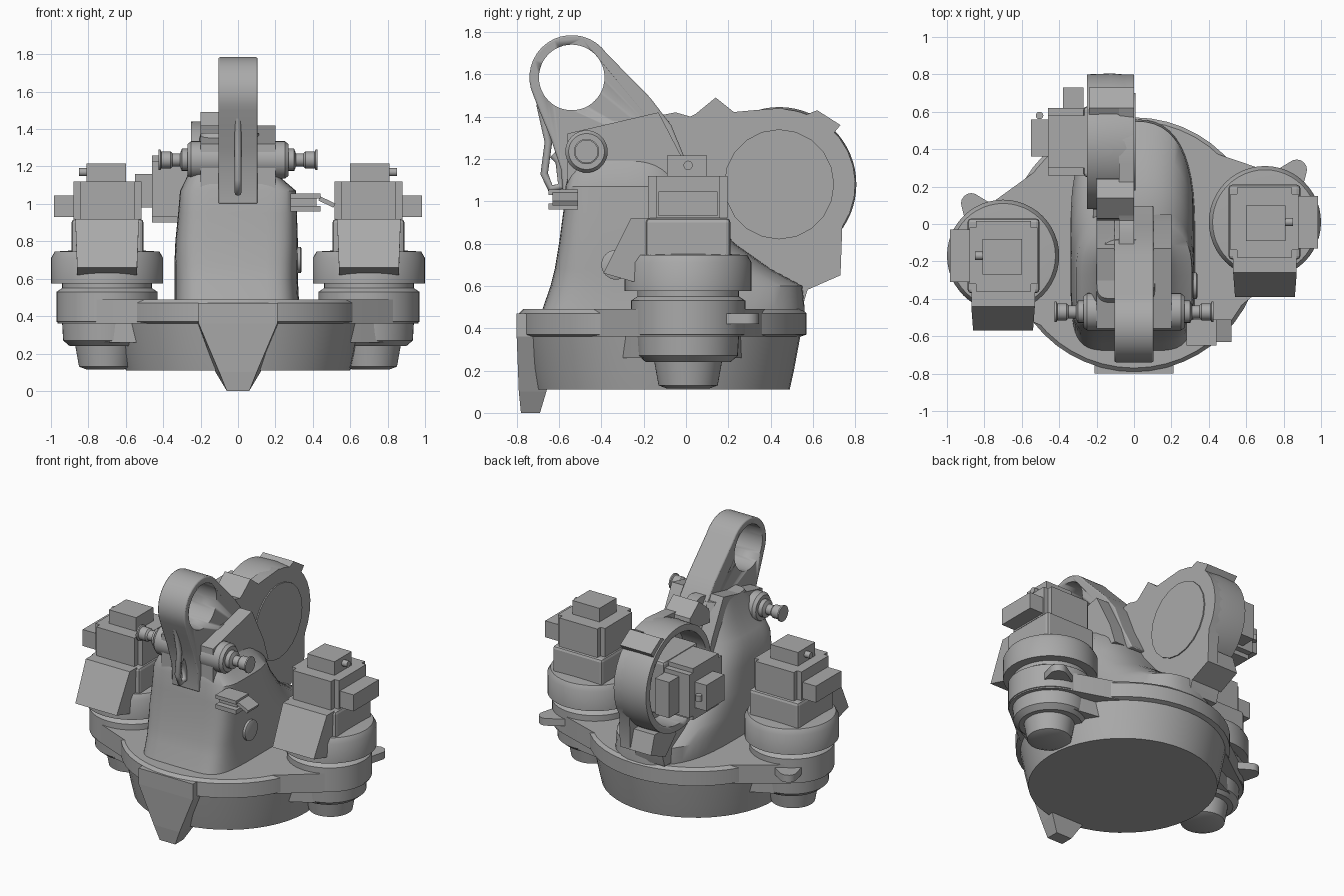
import bpy, bmesh, math
from mathutils import Vector, Matrix

if "Cube" in bpy.data.objects:
    bpy.data.objects.remove(bpy.data.objects["Cube"])

grey = bpy.data.materials.new("cast grey")
grey.use_nodes = True
COL = (0.4, 0.4, 0.4, 1)
grey.diffuse_color = COL
grey.node_tree.nodes["Principled BSDF"].inputs["Base Color"].default_value = COL


def finish(bm, name, smooth=True, bevel=0):
    bmesh.ops.recalc_face_normals(bm, faces=bm.faces[:])
    me = bpy.data.meshes.new(name)
    bm.to_mesh(me)
    bm.free()
    me.materials.append(grey)
    ob = bpy.data.objects.new(name, me)
    bpy.context.collection.objects.link(ob)
    if bevel:
        mod = ob.modifiers.new("Bevel", "BEVEL")
        mod.width, mod.segments = bevel, 2
    if smooth:
        bpy.ops.object.select_all(action="DESELECT")
        ob.select_set(True)
        bpy.context.view_layer.objects.active = ob
        bpy.ops.object.shade_smooth_by_angle(angle=math.radians(35))
    return ob


def loft(name, rings, smooth=True, bevel=0):
    """Skin equal-length rings of points and cap both ends."""
    bm = bmesh.new()
    vs = [[bm.verts.new(p) for p in r] for r in rings]
    n = len(vs[0])
    for a, b in zip(vs, vs[1:]):
        for i in range(n):
            j = (i + 1) % n
            bm.faces.new((a[i], a[j], b[j], b[i]))
    bm.faces.new(vs[0])
    bm.faces.new(vs[-1])
    return finish(bm, name, smooth, bevel)


def box(name, x, y, z, bevel=0):
    corners = [(x[0], y[0]), (x[1], y[0]), (x[1], y[1]), (x[0], y[1])]
    return loft(name, [[(a, b, h) for a, b in corners] for h in z], False, bevel)


def circle(cx, cy, r, n=48):
    return [(cx + r * math.cos(t * math.tau / n), cy + r * math.sin(t * math.tau / n)) for t in range(n)]


def turned(name, cx, cy, prof):
    """Vertical turned part from (radius, height) pairs."""
    return loft(name, [[(x, y, z) for x, y in circle(cx, cy, r)] for r, z in prof])


def axle(name, y, z, prof, n=32):
    """Sideways turned part from (radius, x) pairs."""
    return loft(name, [[(x, a, b) for a, b in circle(y, z, r, n)] for r, x in prof])


def plate(name, outline, xs, bevel=0):
    """Side profile in y, z extruded along x."""
    return loft(name, [[(x, y, z) for y, z in outline] for x in xs], True, bevel)


def hull(name, pts):
    bm = bmesh.new()
    for p in pts:
        bm.verts.new(p)
    res = bmesh.ops.convex_hull(bm, input=bm.verts[:])
    junk = {g for g in res["geom_interior"] + res["geom_unused"] if isinstance(g, bmesh.types.BMVert)}
    bmesh.ops.delete(bm, geom=list(junk), context="VERTS")
    bmesh.ops.dissolve_limit(bm, angle_limit=0.01, verts=bm.verts[:], edges=bm.edges[:])
    return finish(bm, name)


def cut(ob, cutter):
    mod = ob.modifiers.new("Cut", "BOOLEAN")
    mod.object, mod.solver = cutter, "EXACT"
    cutter.hide_render = True
    cutter.hide_viewport = True
    cutter.display_type = "WIRE"


# Round turntable base with the pointed front marker
turned("base", 0, -0.11, [(0.6, 0.11), (0.62, 0.2), (0.65, 0.36), (0.68, 0.37), (0.68, 0.47), (0.66, 0.49)])
loft("front_pointer", [
    [(-0.06, -0.78, 0), (0.06, -0.78, 0), (0.06, -0.69, 0), (-0.06, -0.69, 0)],
    [(-0.1, -0.79, 0.1), (0.1, -0.79, 0.1), (0.12, -0.66, 0.1), (-0.12, -0.66, 0.1)],
    [(-0.21, -0.8, 0.36), (0.21, -0.8, 0.36), (0.22, -0.6, 0.36), (-0.22, -0.6, 0.36)],
    [(-0.21, -0.8, 0.47), (0.21, -0.8, 0.47), (0.22, -0.6, 0.47), (-0.22, -0.6, 0.47)]], False)


# Drive units on both sides of the base
def drive(side, s, cy):
    cx = 0.7 * s

    def bx(part, x, y, z, bevel=0):
        box(side + part, sorted((s * x[0], s * x[1])), (cy + y[0], cy + y[1]), z, bevel)

    def wing(part, r, base_r, z0, z1):
        pts = [(x, y, z) for z in (z0, z1) for x, y in circle(cx, cy, r) + circle(0.1 * s, -0.1, base_r)]
        hull(side + part, pts)

    wing("_wing_upper", 0.265, 0.56, 0.36, 0.49)
    wing("_wing_lower", 0.22, 0.42, 0.26, 0.37)
    turned(side + "_housing", cx, cy, [(0.2, 0.24), (0.235, 0.27), (0.24, 0.36), (0.27, 0.37), (0.27, 0.53), (0.24, 0.55), (0.24, 0.6)])
    turned(side + "_foot", cx + 0.01 * s, cy, [(0.1, 0.115), (0.14, 0.13), (0.165, 0.27)])
    turned(side + "_drum", cx, cy, [(0.3, 0.575), (0.3, 0.71), (0.28, 0.745), (0.2, 0.75)])
    # mounting lug
    hull(side + "_lug", [(x, y, z) for z in (0.42, 0.47)
                         for x, y in circle(0.87 * s, cy + 0.28, 0.055, 16) + circle(0.72 * s, cy + 0.08, 0.15, 16)])
    # motor stack
    bx("_motor_lower", (0.505, 0.89), (-0.2, 0.2), (0.72, 0.92), 0.02)
    bx("_motor_upper", (0.515, 0.88), (-0.15, 0.15), (0.92, 1.12))
    bx("_motor_upper_cross", (0.55, 0.845), (-0.19, 0.185), (0.92, 1.12))
    bx("_motor_cap", (0.6, 0.81), (-0.1, 0.09), (1.11, 1.215))
    bx("_connector", (0.87, 0.985), (-0.14, 0.14), (0.93, 1.045))
    axle(side + "_cap_plug", cy, 1.17, [(0.022, 0.79 * s), (0.022, 0.85 * s)], 12)
    # sloped chin cover
    chin = [(-0.18, 0.92), (-0.35, 0.79), (-0.4, 0.66), (-0.26, 0.62), (-0.15, 0.64)]
    chin[1] = (-0.27, 0.92)
    chin_x = [(0.53, 0.87)] * 2 + [(0.54, 0.86)] * 3
    loft(side + "_chin", [[(s * w[k], cy + y, z) for w, (y, z) in zip(chin_x, chin)] for k in (0, 1)], False)


drive("left", 1, 0.01)
drive("right", -1, -0.17)


# Shoulder column, lofted from squared ovals: height, left x, right x, front y, back y
def oval(z, x0, x1, y0, y1, n=48):
    pts = []
    for i in range(n):
        c, s = math.cos(i * math.tau / n), math.sin(i * math.tau / n)
        e = 0.35 if s < 0 else 0.75
        f = lambda v: math.copysign(abs(v) ** e, v)
        pts.append(((x0 + x1) / 2 + (x1 - x0) / 2 * f(c), (y0 + y1) / 2 + (y1 - y0) / 2 * f(s), z))
    return pts


loft("column", [oval(*r) for r in (
    (0.45, -0.34, 0.33, -0.69, 0.56), (0.5, -0.34, 0.325, -0.675, 0.56), (0.6, -0.34, 0.32, -0.64, 0.55),
    (0.68, -0.34, 0.32, -0.62, 0.4), (0.8, -0.335, 0.32, -0.6, 0.23), (0.95, -0.32, 0.315, -0.58, 0.1),
    (1.07, -0.31, 0.31, -0.57, 0.03), (1.13, -0.28, 0.24, -0.555, 0.0), (1.25, -0.23, 0.16, -0.5, -0.04),
    (1.38, -0.2, 0.11, -0.4, -0.08))])
# gusset cheeks beside the lifting arm
cheek = [(-0.56, 1.02), (-0.56, 1.32), (-0.13, 1.42), (0.0, 1.17), (0.05, 1.02)]
plate("gusset", cheek, (-0.2, 0.2))

# Lifting arm with the bored eye
eye = [(-0.54 + 0.2 * math.cos(math.radians(a)), 1.585 + 0.2 * math.sin(math.radians(a))) for a in range(35, 206, 10)]
arm = plate("arm", eye + [(-0.69, 1.42), (-0.64, 1.3), (-0.59, 1.15), (-0.58, 1.0), (0.1, 1.0),
                          (0.0, 1.19), (-0.07, 1.36), (-0.17, 1.49)], (-0.105, 0.105), 0.008)
cut(arm, axle("eye_cutter", -0.54, 1.585, [(0.155, -0.3), (0.155, 0.3)], 48))

# Thin cable hook on the arm's front
hook = bpy.data.curves.new("front_hook", "CURVE")
hook.dimensions = "3D"
hook.bevel_depth = 0.018
path = [(-0.69, 1.46), (-0.65, 1.28), (-0.67, 1.13), (-0.64, 1.06), (-0.59, 1.07), (-0.6, 1.19), (-0.63, 1.22)]
sp = hook.splines.new("POLY")
sp.points.add(len(path) - 1)
for p, (y, z) in zip(sp.points, path):
    p.co = (0, y, z, 1)
hook.materials.append(grey)
bpy.context.collection.objects.link(bpy.data.objects.new("front_hook", hook))

# Cross pin with bosses and flanged ends
for side, s in (("left", 1), ("right", -1)):
    axle(side + "_boss", -0.47, 1.235, [(0.1, 0.05 * s), (0.1, 0.25 * s), (0.085, 0.27 * s)])
    axle(side + "_pin", -0.47, 1.235, [(0.06, 0.2 * s), (0.06, 0.3 * s), (0.035, 0.31 * s), (0.035, 0.35 * s),
                                       (0.045, 0.36 * s), (0.045, 0.41 * s), (0.055, 0.415 * s), (0.055, 0.425 * s)], 16)

# Rear carrier plate and open ring around the third motor
rim = [(0.44 + 0.36 * math.cos(math.radians(a)), 1.08 + 0.36 * math.sin(math.radians(a))) for a in range(50, -46, -12)]
web = [(-0.2, 0.55), (-0.2, 1.39), (-0.05, 1.42), (0.02, 1.4), (0.08, 1.43), (0.14, 1.49), (0.21, 1.42),
       (0.32, 1.43), (0.45, 1.44), (0.57, 1.41), (0.62, 1.43)] + rim + [(0.73, 0.65), (0.57, 0.58), (0.55, 0.5)]
plate("carrier_plate", web, (-0.08, 0.0))
ring = axle("carrier_ring", 0.44, 1.08, [(0.36, -0.25), (0.365, -0.12), (0.355, 0.0)], 64)
cut(ring, axle("ring_cutter", 0.44, 1.08, [(0.315, -0.4), (0.315, -0.05)], 64))
axle("carrier_disc", 0.44, 1.08, [(0.26, -0.02), (0.26, 0.008)], 20)
# raised teeth on the ring
plate("top_tooth", [(0.02, 1.3), (0.03, 1.4), (0.14, 1.49), (0.24, 1.41), (0.25, 1.33)], (-0.2, 0.0))
plate("rear_tooth", [(0.55, 1.39), (0.62, 1.43), (0.73, 1.36), (0.68, 1.3)], (-0.24, 0.0))
plate("lower_tooth", [(0.6, 0.78), (0.69, 0.78), (0.73, 0.65), (0.57, 0.58), (0.45, 0.7), (0.46, 0.74)], (-0.24, 0.0))
plate("carrier_root", [(-0.1, 0.5), (-0.05, 0.95), (0.1, 1.0), (0.13, 0.88), (0.25, 0.77), (0.44, 0.73),
                       (0.6, 0.78), (0.58, 0.6), (0.55, 0.5)], (-0.22, 0.0))

# Third motor inside the ring
box("inner_motor", (-0.27, -0.05), (0.25, 0.63), (0.89, 1.27), 0.02)
box("inner_motor_rear", (-0.46, -0.26), (0.26, 0.62), (0.93, 1.23))
box("inner_motor_rear_cross", (-0.46, -0.26), (0.3, 0.58), (0.9, 1.26))
box("inner_motor_cap", (-0.55, -0.45), (0.36, 0.56), (0.98, 1.16))
box("inner_connector", (-0.38, -0.27), (0.6, 0.73), (0.95, 1.2))
turned("inner_plug", -0.505, 0.58, [(0.02, 1.05), (0.02, 1.09)])

# Sensor bracket and round cover on the column's left face
box("bracket_top", (0.28, 0.44), (-0.65, -0.51), (1.03, 1.055))
box("bracket_base", (0.28, 0.44), (-0.65, -0.51), (0.96, 0.99))
box("bracket_core", (0.28, 0.42), (-0.61, -0.53), (0.98, 1.04))
tab = box("bracket_tab", (-0.045, 0.045), (-0.06, 0.06), (-0.012, 0.012))
tab.matrix_world = Matrix.Translation(Vector((0.475, -0.57, 1.01))) @ Matrix.Rotation(0.45, 4, "Y")
axle("round_cover", -0.33, 0.7, [(0.07, 0.28), (0.07, 0.335), (0.06, 0.34)])
